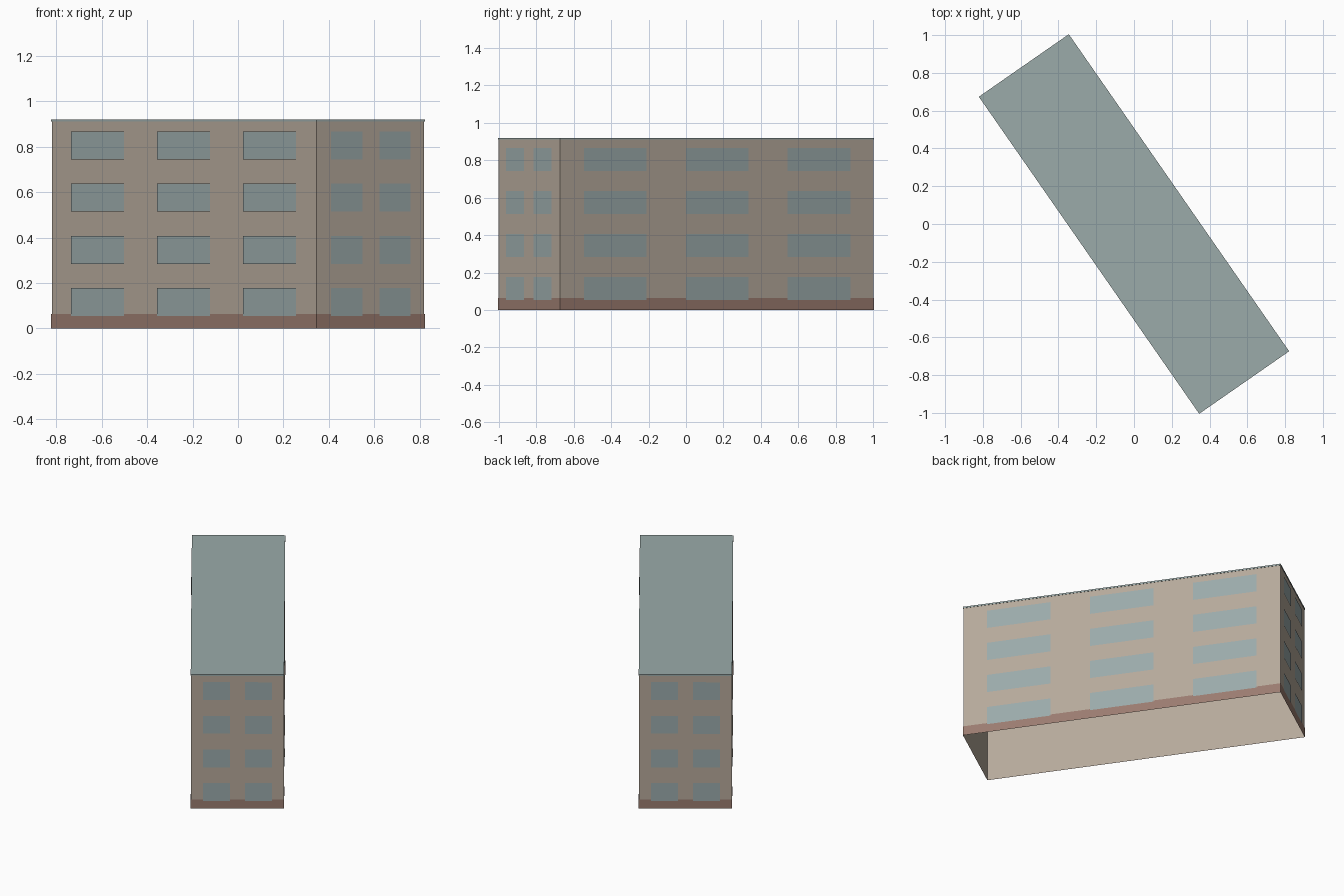
import bpy, bmesh, math
from mathutils import Matrix, Vector

default_cube = bpy.data.objects.get("Cube")
if default_cube:
    bpy.data.objects.remove(default_cube, do_unlink=True)

HALF_LEN, HALF_WID, HEIGHT = 1.02, 0.288, 0.92
TURN = Matrix.Rotation(math.radians(-55.2), 4, "Z")
EAVE = HEIGHT - 0.01


def material(name, rgb):
    linear = [((c / 255 + 0.055) / 1.055) ** 2.4 for c in rgb] + [1]
    mat = bpy.data.materials.new(name)
    mat.use_nodes = True
    mat.diffuse_color = linear
    bsdf = mat.node_tree.nodes["Principled BSDF"]
    bsdf.inputs["Base Color"].default_value = linear
    bsdf.inputs["Roughness"].default_value = 0.9
    return mat


wall_mat = material("warm beige wall", (182, 169, 155))
glass_mat = material("pale blue glass", (155, 170, 171))
base_mat = material("brown base", (155, 124, 112))
roof_mat = material("grey green roof", (155, 171, 170))


def add_object(name, bm, mat):
    mesh = bpy.data.meshes.new(name)
    bm.to_mesh(mesh)
    bm.free()
    mesh.materials.append(mat)
    obj = bpy.data.objects.new(name, mesh)
    obj.matrix_world = TURN
    bpy.context.collection.objects.link(obj)
    return obj


def block(name, z0, z1, grow, mat, open_ends):
    """Box around the footprint, with or without its horizontal faces."""
    bm = bmesh.new()
    size = (2 * (HALF_LEN + grow), 2 * (HALF_WID + grow), z1 - z0)
    place = Matrix.Translation((0, 0, (z0 + z1) / 2)) @ Matrix.Diagonal((*size, 1))
    bmesh.ops.create_cube(bm, size=1, matrix=place)
    if open_ends:
        caps = [f for f in bm.faces if abs(f.normal.z) > 0.5]
        bmesh.ops.delete(bm, geom=caps, context="FACES_ONLY")
    return add_object(name, bm, mat)


def windows(name, turns, half_width, distance, spans):
    """Grid of window panes on one wall, four storeys high."""
    bm = bmesh.new()
    spin = Matrix.Rotation(turns * math.pi / 2, 3, "Z")
    for floor in range(4):
        low = 0.054 + floor * 0.23
        for start, end in spans:
            x0, x1 = ((2 * t - 1) * half_width for t in (start, end))
            corners = [(x0, low), (x1, low), (x1, low + 0.123), (x0, low + 0.123)]
            bm.faces.new([bm.verts.new(spin @ Vector((x, -distance - 0.004, z)))
                          for x, z in corners])
    add_object(name, bm, glass_mat)


# Hollow shell, painted base band and flat roof
block("walls", 0, EAVE, 0, wall_mat, True)
block("base_band", 0, 0.063, 0.002, base_mat, True)
block("roof", EAVE, HEIGHT, 0.002, roof_mat, False)

# Windows: three columns on the long walls, two on the ends
long_spans = [(0.075, 0.275), (0.4, 0.6), (0.725, 0.925)]
end_spans = [(0.13, 0.42), (0.58, 0.87)]
windows("front_windows", 0, HALF_LEN, HALF_WID, long_spans)
windows("left_end_windows", 1, HALF_WID, HALF_LEN, end_spans)
windows("back_windows", 2, HALF_LEN, HALF_WID, long_spans)
windows("right_end_windows", 3, HALF_WID, HALF_LEN, end_spans)
